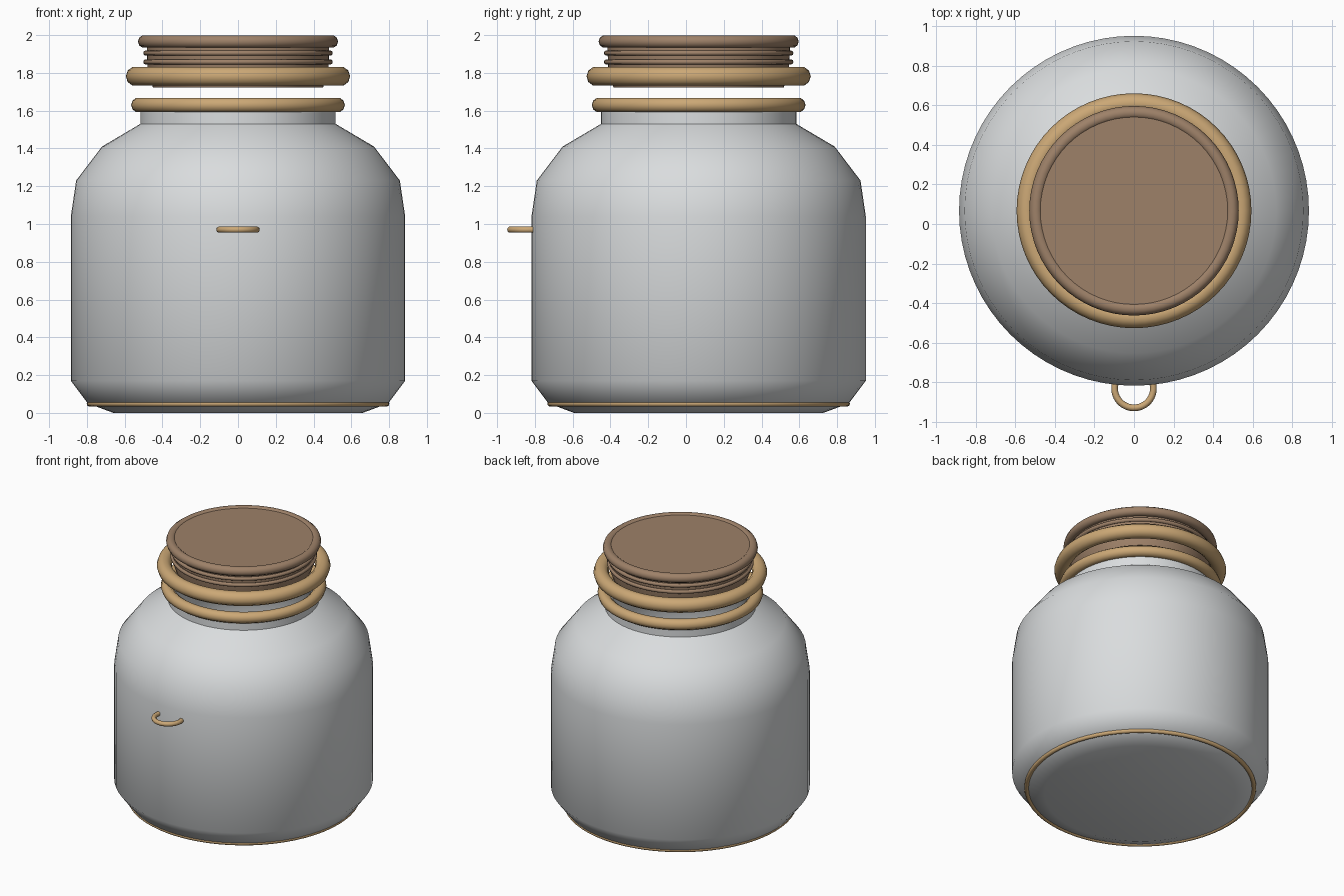
import bpy
import bmesh
import math

CENTRE_Y = 0.067   # jar axis; the small front loop shifts it back

cube = bpy.data.objects.get("Cube")
if cube:
    bpy.data.objects.remove(cube, do_unlink=True)


def make_material(name, rgb):
    mat = bpy.data.materials.new(name)
    mat.use_nodes = True
    mat.diffuse_color = (*rgb, 1)
    mat.node_tree.nodes["Principled BSDF"].inputs["Base Color"].default_value = (*rgb, 1)
    return mat


pale_grey = make_material("pale grey", (0.70, 0.72, 0.73))
tan = make_material("tan", (0.60, 0.39, 0.18))
brown = make_material("brown", (0.34, 0.22, 0.14))


def finish(obj, name, mat):
    obj.name = name
    obj.data.materials.append(mat)
    bpy.ops.object.select_all(action="DESELECT")
    obj.select_set(True)
    bpy.context.view_layer.objects.active = obj
    bpy.ops.object.shade_smooth_by_angle(angle=math.radians(45))
    return obj


def lathe(name, profile, mat, steps=72):
    """Turn a (radius, height) profile around the jar axis."""
    bm = bmesh.new()
    verts = [bm.verts.new((r, 0, z)) for r, z in profile]
    edges = [bm.edges.new(pair) for pair in zip(verts, verts[1:])]
    bmesh.ops.spin(bm, geom=verts + edges, cent=(0, 0, 0), axis=(0, 0, 1),
                   angle=math.tau, steps=steps, use_merge=True)
    bmesh.ops.remove_doubles(bm, verts=bm.verts, dist=0.0005)
    bmesh.ops.recalc_face_normals(bm, faces=bm.faces)
    mesh = bpy.data.meshes.new(name)
    bm.to_mesh(mesh)
    bm.free()
    obj = bpy.data.objects.new(name, mesh)
    bpy.context.collection.objects.link(obj)
    obj.location.y = CENTRE_Y
    return finish(obj, name, mat)


def ring(name, major, minor, z, mat, y=CENTRE_Y, sides=10):
    bpy.ops.mesh.primitive_torus_add(major_radius=major, minor_radius=minor,
                                     major_segments=64, minor_segments=sides,
                                     location=(0, y, z))
    return finish(bpy.context.object, name, mat)


# Hollow jar: outer wall up to the rim, then back down the inside
outer = [(0, 0), (0.66, 0), (0.795, 0.05), (0.885, 0.17), (0.885, 1.04),
         (0.857, 1.23), (0.72, 1.41), (0.517, 1.53), (0.517, 1.64)]
inner = [(0.48, 1.64), (0.48, 1.51), (0.70, 1.38), (0.82, 1.22),
         (0.85, 1.04), (0.85, 0.18), (0.76, 0.08), (0, 0.04)]
lathe("jar_body", outer + inner, pale_grey)

# Jar trims
ring("rim_ring", 0.526, 0.04, 1.63, tan)
ring("base_ring", 0.785, 0.016, 0.049, tan)
ring("front_loop", 0.098, 0.017, 0.97, tan, y=-0.832)

# Lid floating above the rim
lathe("lid_plug", [(0, 1.722), (0.45, 1.722), (0.478, 1.80), (0.484, 1.96),
                   (0.48, 1.99), (0, 1.99)], brown)
ring("lid_top_ring", 0.496, 0.034, 1.966, brown)
ring("lid_collar", 0.542, 0.052, 1.782, tan)
for i, z in enumerate((1.905, 1.858)):
    ring(f"lid_thread_{i + 1}", 0.488, 0.014, z, brown, sides=8)
